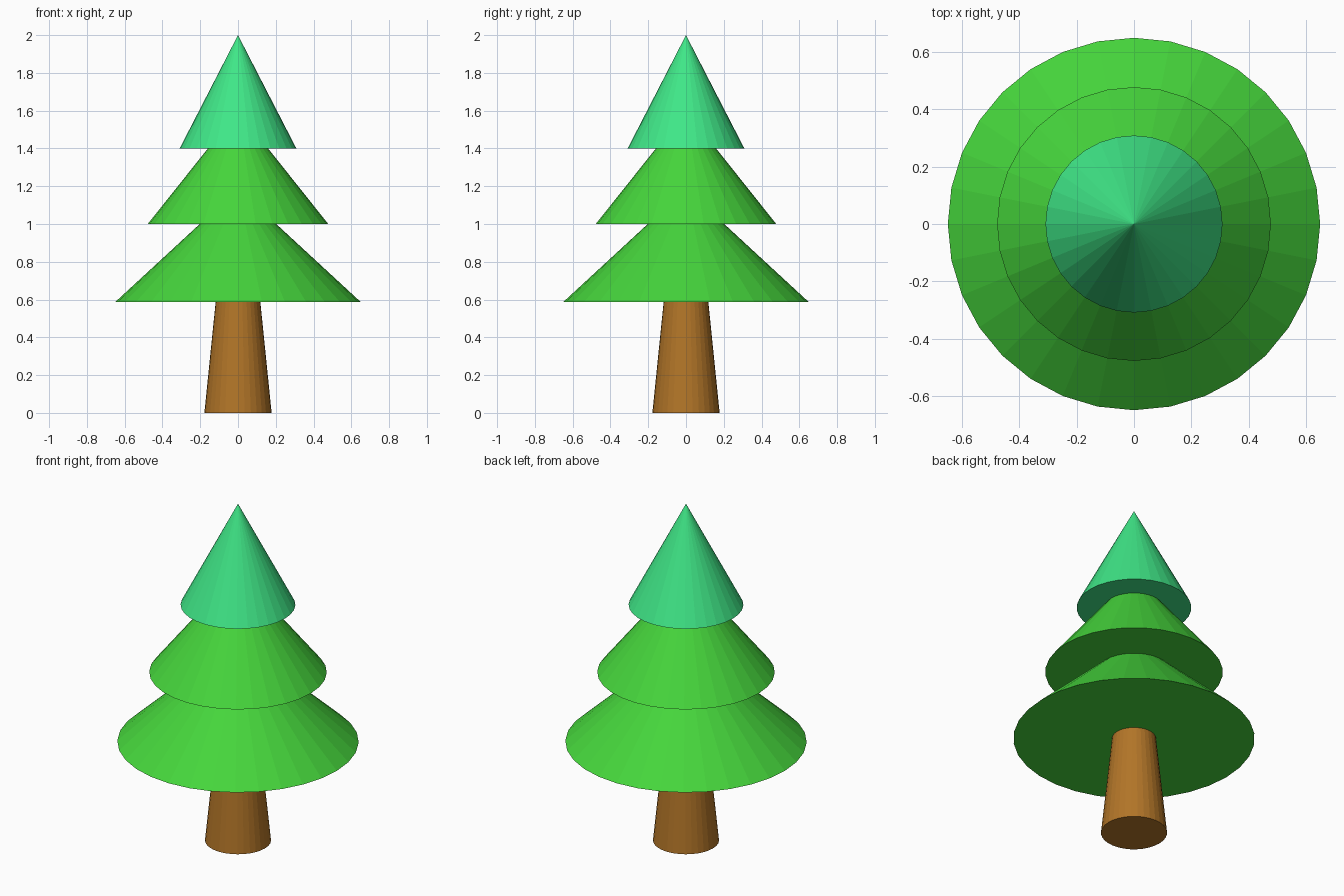
import bpy

SIDES = 32

default_cube = bpy.data.objects.get("Cube")
if default_cube:
    bpy.data.objects.remove(default_cube, do_unlink=True)


def make_material(name, rgb):
    mat = bpy.data.materials.new(name)
    mat.use_nodes = True
    colour = (*rgb, 1.0)
    mat.diffuse_color = colour
    mat.node_tree.nodes["Principled BSDF"].inputs["Base Color"].default_value = colour
    return mat


def add_cone(name, mat, base_radius, top_radius, base_z, height):
    bpy.ops.mesh.primitive_cone_add(
        vertices=SIDES, radius1=base_radius, radius2=top_radius,
        depth=height, location=(0, 0, base_z + height / 2))
    obj = bpy.context.object
    obj.name = name
    obj.data.materials.append(mat)
    return obj


bark = make_material("bark_brown", (0.445, 0.178, 0.021))
leaf = make_material("leaf_green", (0.061, 0.672, 0.045))
tip = make_material("tip_mint_green", (0.051, 0.807, 0.246))

# Tapered trunk, just entering the lowest tier
add_cone("trunk", bark, 0.178, 0.117, 0.0, 0.6)

# Three equal-height foliage cones, each nested into the one above
for name, mat, radius, base_z in (
    ("lower_foliage", leaf, 0.65, 0.587),
    ("middle_foliage", leaf, 0.478, 1.0),
    ("top_foliage", tip, 0.309, 1.4),
):
    add_cone(name, mat, radius, 0.0, base_z, 0.6)
